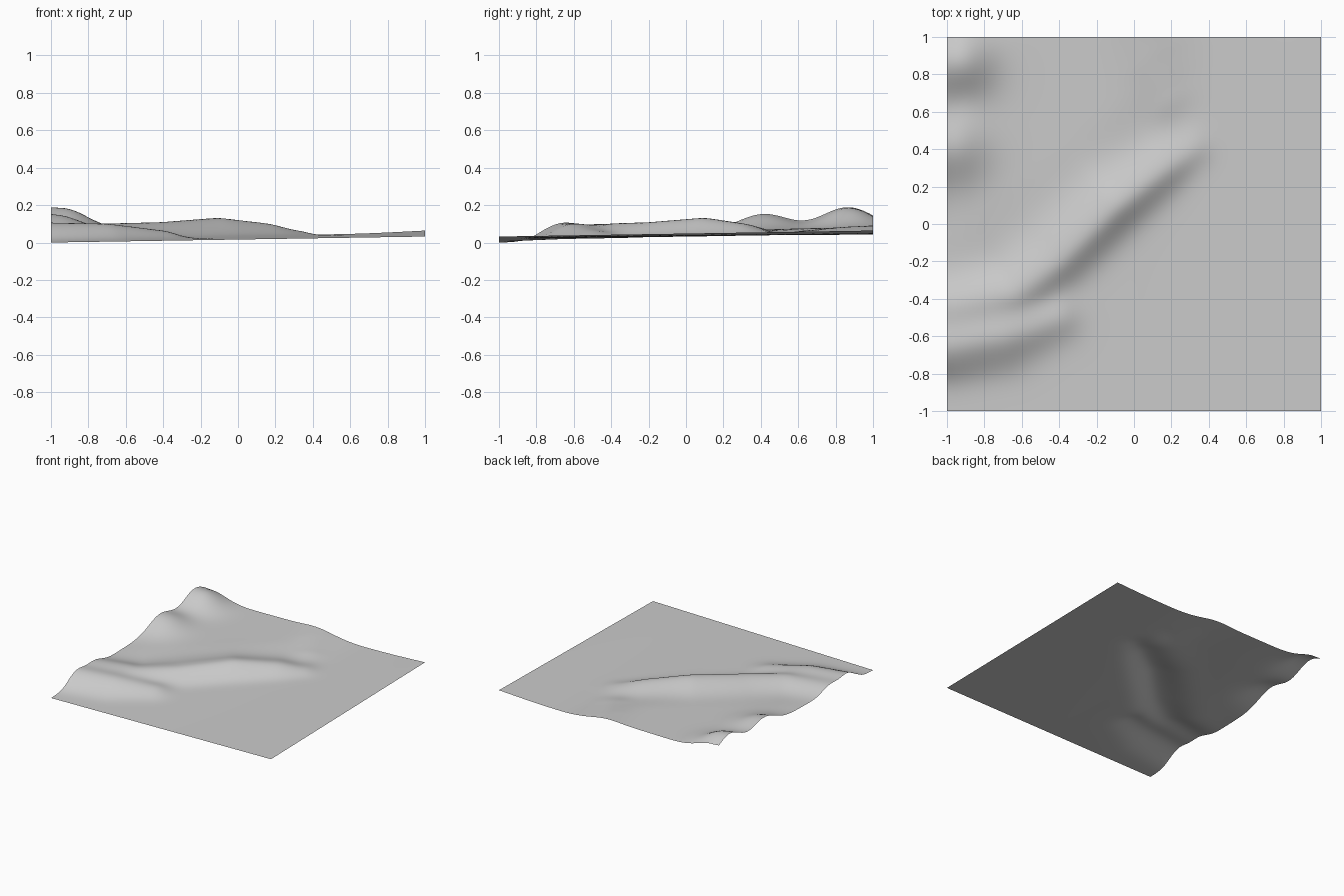
import bpy, bmesh, math
from mathutils import Vector

if "Cube" in bpy.data.objects:
    bpy.data.objects.remove(bpy.data.objects["Cube"])

# Ridge crests: (x, y, crest height, reach to the left, reach to the right)
RIDGES = [
    # long main ridge, gentle north-west flank and steep south-east flank
    [(-1.1, -.47, .1, .2, .2), (-.65, -.38, .112, .22, .2), (-.4, -.2, .118, .28, .15),
     (-.1, .09, .142, .26, .15), (.17, .3, .11, .22, .13), (.3, .39, .075, .16, .11)],
    # lower front shoulder
    [(-1.1, -.66, .116, .24, .22), (-.7, -.59, .11, .22, .2), (-.42, -.5, .075, .16, .15)],
    # hills on the right-hand edge
    [(-1.1, .42, .172, .32, .32), (-.98, .42, .158, .25, .25)],
    [(-1.1, .86, .2, .3, .3), (-.94, .87, .195, .24, .24)],
    # low spur at the back
    [(-.05, 1.1, .104, .2, .13), (.04, .85, .092, .2, .13), (.15, .68, .075, .15, .13)],
]


def smooth(a, b, v):
    t = min(max((v - a) / (b - a), 0), 1)
    return t * t * (3 - 2 * t)


def valley_floor(x, y):
    z = .04 + .016 * (x + y)
    z += .036 * smooth(-.1, .6, y - .8 * x - .15) * smooth(.45, -.15, x)
    if x > 0:
        z -= .006 * (1 + y) * math.sin(math.pi * x)
    return z


def ridge_influence(path, x, y):
    """Crest height at the nearest point of the path, and falloff from it."""
    p, best = Vector((x, y)), None
    for a, b in zip(path, path[1:]):
        start, along = Vector(a[:2]), Vector(b[:2]) - Vector(a[:2])
        t = min(max((p - start).dot(along) / along.length_squared, 0), 1)
        away = p - start - along * t
        if best is None or away.length < best[0]:
            side = along.normalized().cross(away) / max(away.length, 1e-6)
            crest, left, right = (a[i] + (b[i] - a[i]) * t for i in (2, 3, 4))
            best = (away.length, crest, (left + right + side * (left - right)) / 2)
    distance, crest, reach = best
    return crest, math.exp(-(distance / reach) ** 2 * 1.7)


def height(x, y):
    z = valley_floor(x, y)
    for path in RIDGES:
        crest, fall = ridge_influence(path, x, y)
        z += max(crest - z, 0) * fall
    # the ground drops away along the front edge
    floor = valley_floor(x, y)
    return floor + (z - floor) * smooth(-1.03, -.75, y)


# Terrain sheet
bm = bmesh.new()
bmesh.ops.create_grid(bm, x_segments=80, y_segments=80, size=1)
for v in bm.verts:
    v.co.z = height(v.co.x, v.co.y)
# Soften creases where slopes meet, keeping the outline in place
inner = [v for v in bm.verts if not v.is_boundary]
for _ in range(3):
    bmesh.ops.smooth_vert(bm, verts=inner, factor=.5, use_axis_z=True)
lowest = min(v.co.z for v in bm.verts)
for v in bm.verts:
    v.co.z -= lowest
for f in bm.faces:
    f.smooth = True
mesh = bpy.data.meshes.new("terrain")
bm.to_mesh(mesh)
bm.free()
terrain = bpy.data.objects.new("terrain", mesh)
bpy.context.collection.objects.link(terrain)

# Plain grey ground
grey = bpy.data.materials.new("ground grey")
grey.use_nodes = True
grey.diffuse_color = (.6, .6, .6, 1)
grey.node_tree.nodes["Principled BSDF"].inputs["Base Color"].default_value = grey.diffuse_color
mesh.materials.append(grey)
